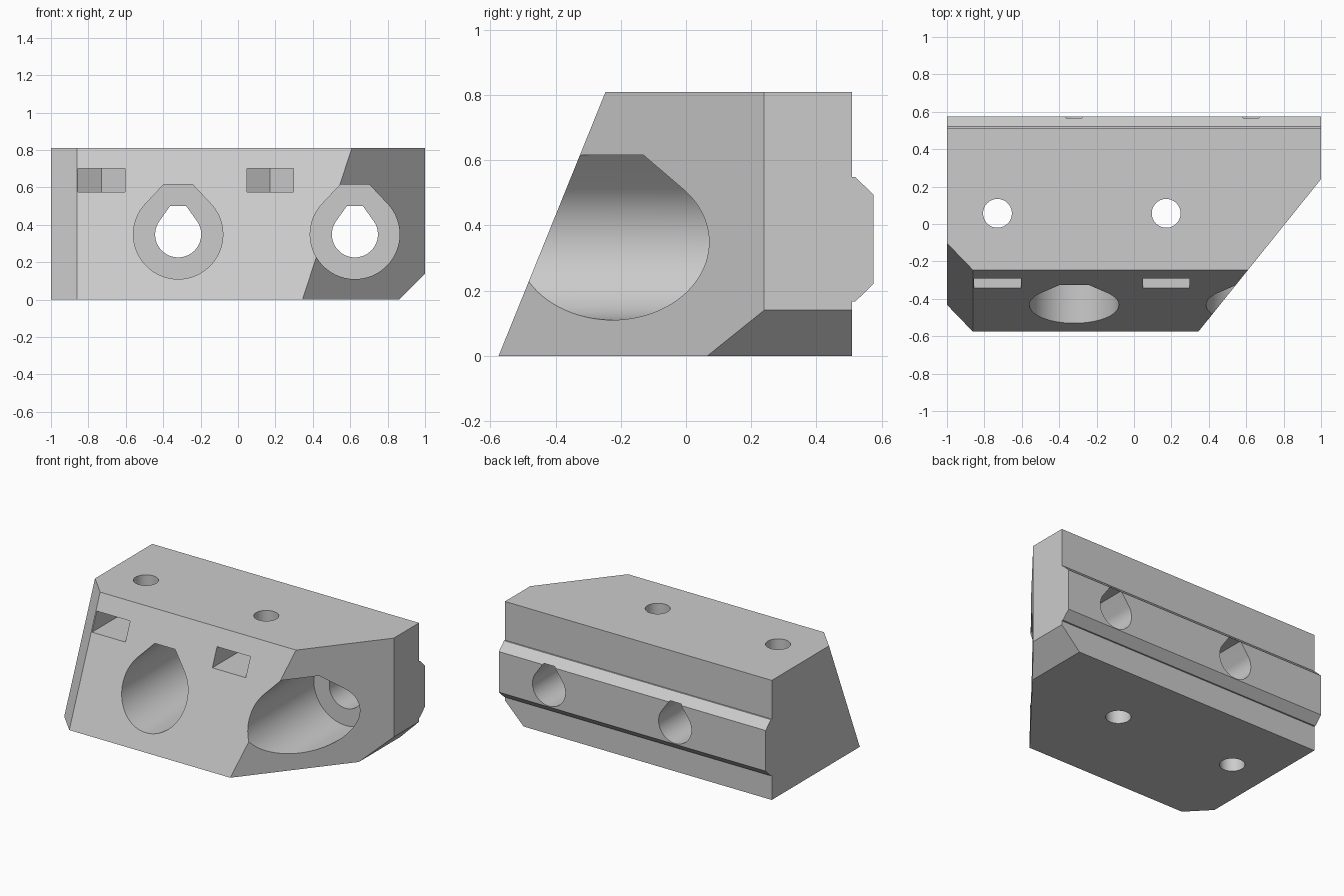
import bpy, bmesh, math
from mathutils import Vector

cube = bpy.data.objects.get("Cube")
if cube:
    bpy.data.objects.remove(cube, do_unlink=True)

grey = bpy.data.materials.new("light grey")
grey.use_nodes = True
grey.diffuse_color = (0.6, 0.6, 0.6, 1)
grey.node_tree.nodes["Principled BSDF"].inputs["Base Color"].default_value = (0.6, 0.6, 0.6, 1)


def prism(name, points, place, start, end, cuts=()):
    """Extrude a 2D outline from start to end; place maps (u, v, depth) to xyz."""
    bm = bmesh.new()
    face = bm.faces.new([bm.verts.new(place(u, v, start)) for u, v in points])
    move = Vector(place(0, 0, end)) - Vector(place(0, 0, start))
    out = bmesh.ops.extrude_face_region(bm, geom=[face], use_keep_orig=True)
    bmesh.ops.translate(bm, vec=move, verts=[g for g in out["geom"] if isinstance(g, bmesh.types.BMVert)])
    bmesh.ops.recalc_face_normals(bm, faces=bm.faces)
    # Slice off corners along planes
    for co, normal in cuts:
        bmesh.ops.bisect_plane(bm, geom=bm.verts[:] + bm.edges[:] + bm.faces[:], plane_co=co,
                               plane_no=Vector(normal).normalized(), clear_outer=True)
        rim = [e for e in bm.edges if e.is_boundary]
        bmesh.ops.holes_fill(bm, edges=rim, sides=0)
    bmesh.ops.recalc_face_normals(bm, faces=bm.faces)
    mesh = bpy.data.meshes.new(name)
    bm.to_mesh(mesh)
    bm.free()
    mesh.materials.append(grey)
    obj = bpy.data.objects.new(name, mesh)
    bpy.context.collection.objects.link(obj)
    return obj


def along_x(u, v, d):
    return (d, u, v)


def along_y(u, v, d):
    return (u, d, v)


def along_z(u, v, d):
    return (u, v, d)


def circle(cx, cy, r, n=64):
    return [(cx + r * math.cos(math.tau * i / n), cy + r * math.sin(math.tau * i / n)) for i in range(n)]


def flat_top_bore(cx, cz, r, half, height):
    """Circle with a flat-topped peak whose flanks are tangent to the circle."""
    reach = math.hypot(half, height)
    a = math.atan2(height, half) - math.acos(r / reach)
    n = 64
    sweep = math.pi + 2 * a
    arc = [math.pi - a + sweep * i / n for i in range(n + 1)]
    pts = [(cx + r * math.cos(t), cz + r * math.sin(t)) for t in arc]
    return pts + [(cx + half, cz + height), (cx - half, cz + height)]


# Block: side profile with sloped front and bevelled rail on the back
profile = [(-0.575, 0), (0.51, 0), (0.51, 0.167), (0.52, 0.167), (0.575, 0.22),
           (0.575, 0.495), (0.52, 0.548), (0.51, 0.548), (0.51, 0.81), (-0.247, 0.81)]
corner_cuts = [((1, 0.24, 0), (0.485, -0.39, 0)),
               ((-0.862, -0.575, 0), (-0.117, -0.113, 0.046)),
               ((0.86, 0, 0), (1, 0, -1))]
block = prism("mounting_block", profile, along_x, -1, 1, corner_cuts)

# Cutters: stepped bores from front to back
cutters = []
for x in (-0.32, 0.625):
    cutters.append(prism("large_bore", flat_top_bore(x, 0.349, 0.239, 0.076, 0.268), along_y, -1, 0.26))
    cutters.append(prism("small_bore", flat_top_bore(x, 0.349, 0.123, 0.042, 0.153), along_y, 0.1, 1))

# Cutters: vertical screw holes and the pointed nut slots that meet them
for x in (-0.73, 0.172):
    cutters.append(prism("screw_hole", circle(x, 0.057, 0.077), along_z, -0.5, 1.5))
    w = 0.125
    slot = [(x - w, -1), (x + w, -1), (x + w, 0.057 + w * 0.577), (x, 0.057 + w * 1.155), (x - w, 0.057 + w * 0.577)]
    cutters.append(prism("nut_slot", slot, along_z, 0.576, 0.7))

bpy.ops.object.select_all(action="DESELECT")
bpy.context.view_layer.objects.active = block
block.select_set(True)
for cutter in cutters:
    cutter.hide_render = True
    mod = block.modifiers.new("cut", "BOOLEAN")
    mod.operation = "DIFFERENCE"
    mod.solver = "EXACT"
    mod.object = cutter
    bpy.ops.object.modifier_apply(modifier=mod.name)
    bpy.data.objects.remove(cutter, do_unlink=True)

bpy.ops.object.shade_smooth_by_angle(angle=math.radians(20))
